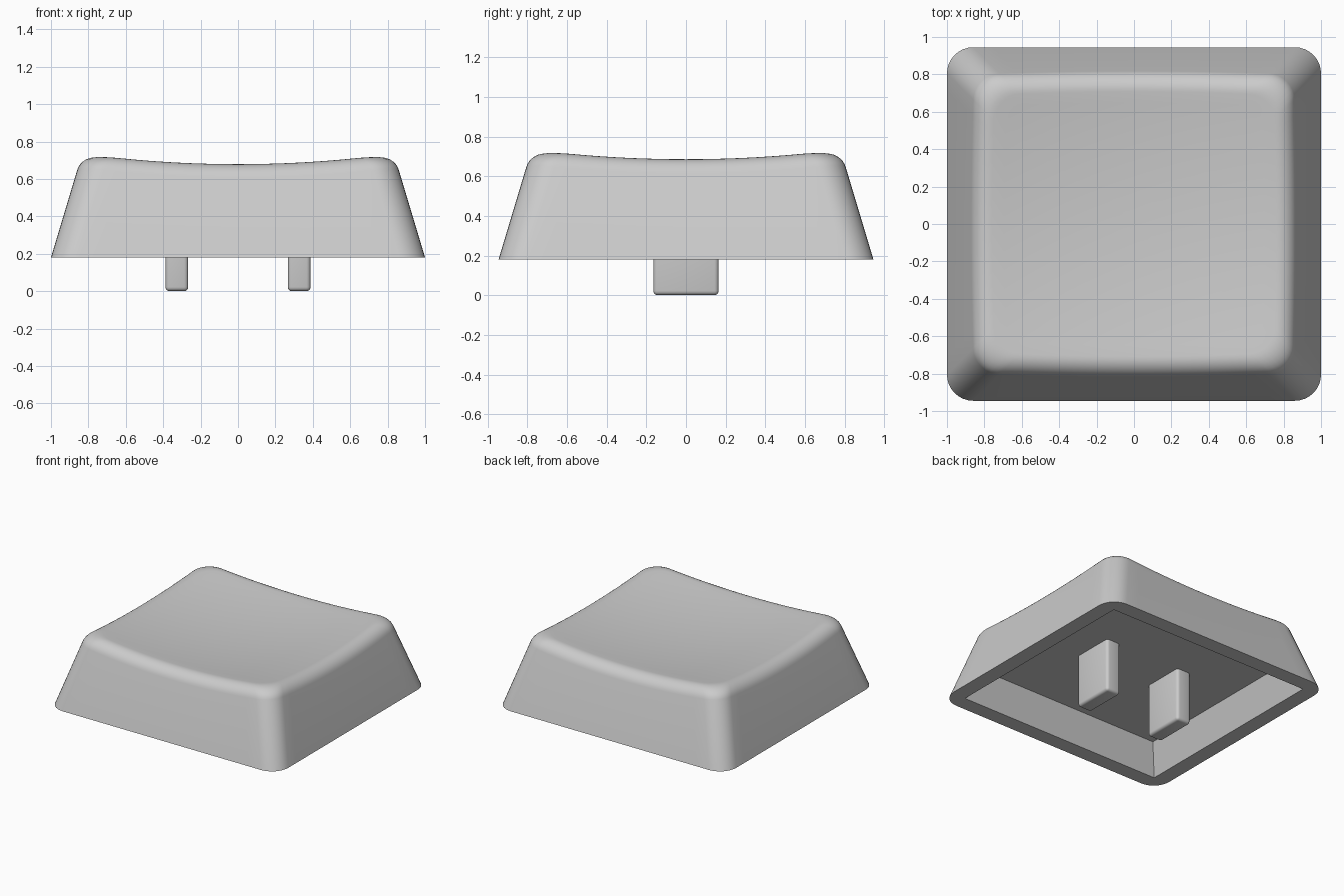
import bpy, bmesh, math
from mathutils import Vector

if "Cube" in bpy.data.objects:
    bpy.data.objects.remove(bpy.data.objects["Cube"])

grey = bpy.data.materials.new("light_grey")
grey.diffuse_color = (0.6, 0.6, 0.6, 1)
grey.use_nodes = True
grey.node_tree.nodes["Principled BSDF"].inputs["Base Color"].default_value = grey.diffuse_color

HALF_X, HALF_Y, BASE_Z = 1.0, 0.945, 0.18
TAPER = 0.3          # wall inset per unit of height
CORNER = 0.14        # plan radius of the outer corners
SIDE_STEPS, ARC_STEPS = 16, 8


def dish(x, y):
    """Height of the scooped top surface."""
    return 0.636 + 0.084 * (x * x + y * y)


def plan_loop(inset, r):
    """Rounded rectangle with the same point count for any inset or radius."""
    a, b = HALF_X - inset - r, HALF_Y - inset - r
    corners = [(a, b), (-a, b), (-a, -b), (a, -b)]
    pts = []
    for q, (cx, cy) in enumerate(corners):
        for k in range(ARC_STEPS + 1):
            t = (q + k / ARC_STEPS) * math.pi / 2
            pts.append(Vector((cx + r * math.cos(t), cy + r * math.sin(t))))
        t = (q + 1) * math.pi / 2
        end, start = pts[-1], Vector(corners[(q + 1) % 4]) + r * Vector((math.cos(t), math.sin(t)))
        pts += [end.lerp(start, k / SIDE_STEPS) for k in range(1, SIDE_STEPS)]
    return pts


def plan_point(i, inset):
    """One outer point at a given inset."""
    p, d = OUTER[i], INWARD[i]
    return p + d * inset


OUTER = plan_loop(0, CORNER)
INWARD = [b - a for a, b in zip(OUTER, plan_loop(1e-3, CORNER))]
INWARD = [d / 1e-3 for d in INWARD]
COUNT = len(OUTER)


def wall_point(i, inset):
    p = plan_point(i, inset)
    return Vector((p.x, p.y, BASE_Z + inset / TAPER))


def dish_point(i, inset):
    p = plan_point(i, inset)
    return Vector((p.x, p.y, dish(p.x, p.y)))


def finish(name, bm, angle=30):
    bmesh.ops.recalc_face_normals(bm, faces=bm.faces)
    mesh = bpy.data.meshes.new(name)
    bm.to_mesh(mesh)
    bm.free()
    mesh.materials.append(grey)
    ob = bpy.data.objects.new(name, mesh)
    bpy.context.collection.objects.link(ob)
    bpy.ops.object.select_all(action='DESELECT')
    ob.select_set(True)
    bpy.context.view_layer.objects.active = ob
    bpy.ops.object.shade_smooth_by_angle(angle=math.radians(angle))
    return ob


# Cap shell: cavity, rim, sloping walls, rounded top edge and dish
FILLET, BLEND, DISH_RINGS = 0.085, 8, 12
WEIGHT = math.cos(math.radians(40))
wall_len = math.sqrt(1 + TAPER ** 2)
columns = []
for i in range(COUNT):
    e = 0.16
    for _ in range(30):                       # where the wall meets the dish
        p = plan_point(i, e)
        e = TAPER * (dish(p.x, p.y) - BASE_Z)
    edge = wall_point(i, e)
    low = wall_point(i, e - FILLET * TAPER / wall_len)
    high = dish_point(i, e + FILLET)
    col = [wall_point(i, 0)]
    for k in range(BLEND + 1):                # rounded top edge
        t = k / BLEND
        w0, w1, w2 = (1 - t) ** 2, 2 * t * (1 - t) * WEIGHT, t * t
        col.append((low * w0 + edge * w1 + high * w2) / (w0 + w1 + w2))
    for k in range(1, DISH_RINGS):            # scooped surface
        f = 1 - k / DISH_RINGS
        x, y = high.x * f, high.y * f
        col.append(Vector((x, y, dish(x, y))))
    columns.append(col)

bm = bmesh.new()
rings = []
for inset, z in ((0.195, 0.415), (0.12, BASE_Z)):   # cavity ceiling and rim inner edge
    rings.append([bm.verts.new((p.x, p.y, z)) for p in plan_loop(inset, 0)])
for j in range(len(columns[0])):
    rings.append([bm.verts.new(c[j]) for c in columns])
for lower, upper in zip(rings, rings[1:]):
    for i in range(COUNT):
        n = (i + 1) % COUNT
        bm.faces.new((lower[i], lower[n], upper[n], upper[i]))
bm.faces.new(rings[0])
centre = bm.verts.new((0, 0, dish(0, 0)))
for i in range(COUNT):
    bm.faces.new((rings[-1][i], rings[-1][(i + 1) % COUNT], centre))
bmesh.ops.remove_doubles(bm, verts=bm.verts, dist=1e-5)
finish("cap_shell", bm)

# Two mounting prongs under the cap
for side, x in (("left", -0.327), ("right", 0.327)):
    bm = bmesh.new()
    bmesh.ops.create_cube(bm, size=1)
    for v in bm.verts:
        v.co = Vector((x + v.co.x * 0.122, v.co.y * 0.33, 0.225 + v.co.z * 0.45))
    bmesh.ops.bevel(bm, geom=bm.edges[:], offset=0.022, segments=4, profile=0.5, affect='EDGES')
    finish(side + "_prong", bm, 40)
